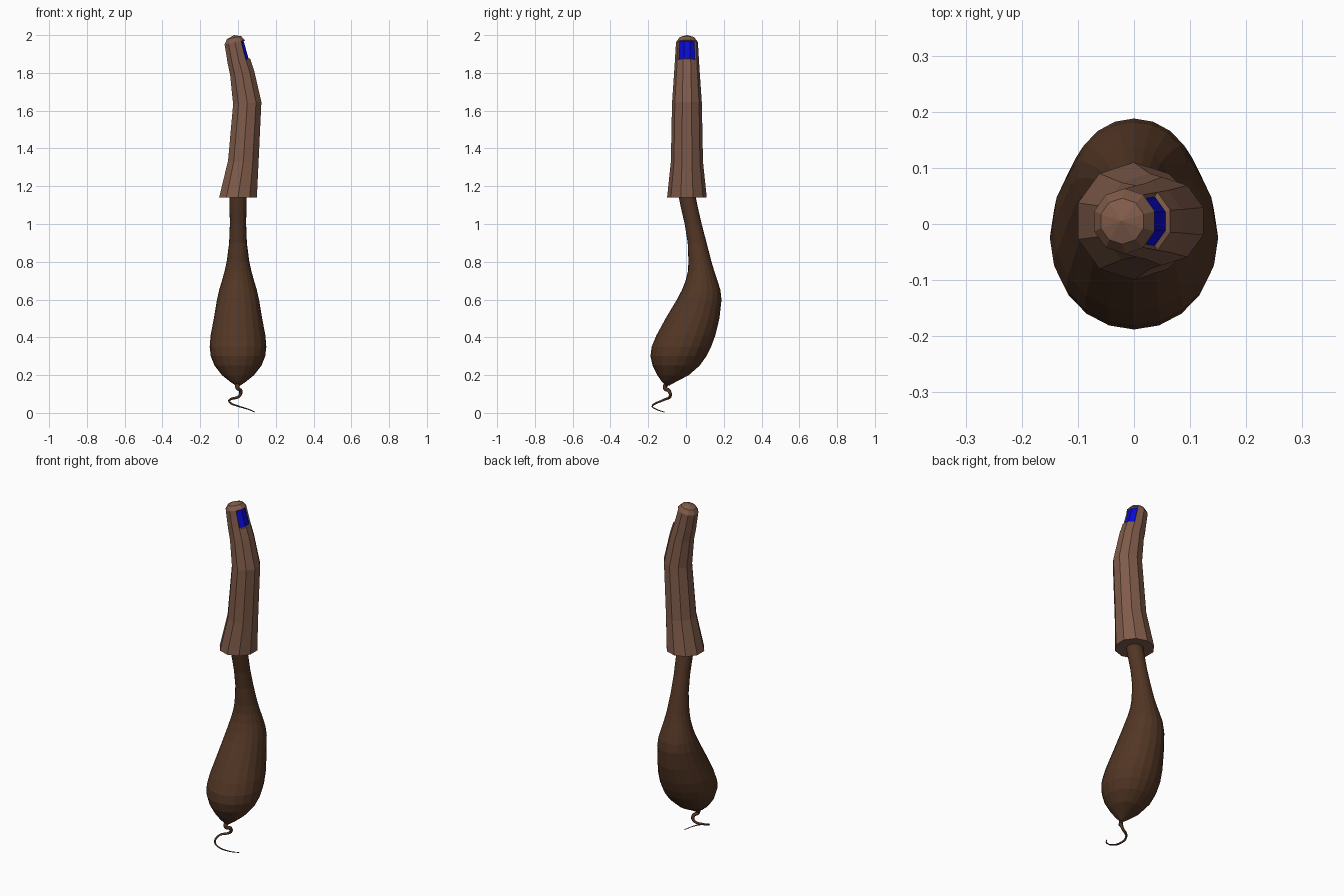
import bpy, bmesh, math
from mathutils import Vector, Matrix

if "Cube" in bpy.data.objects:
    bpy.data.objects.remove(bpy.data.objects["Cube"])


def material(name, rgb):
    m = bpy.data.materials.new(name)
    m.diffuse_color = (*rgb, 1)
    m.use_nodes = True
    m.node_tree.nodes["Principled BSDF"].inputs["Base Color"].default_value = m.diffuse_color
    return m


tan = material("handle_tan", (0.215, 0.105, 0.068))
brown = material("dark_brown", (0.085, 0.037, 0.018))
blue = material("window_blue", (0.003, 0.003, 0.68))


def loft(bm, rings, sides, start=0.0):
    """Rings are (centre, rx, ry, tilt about y in degrees). Returns bands of side faces."""
    loops = []
    for c, rx, ry, tilt in rings:
        rot = Matrix.Rotation(math.radians(tilt), 3, 'Y')
        loop = []
        for i in range(sides):
            a = math.radians(start) + math.tau * i / sides
            p = rot @ Vector((rx * math.cos(a), ry * math.sin(a), 0))
            loop.append(bm.verts.new(Vector(c) + p))
        loops.append(loop)
    bands = []
    for lo, hi in zip(loops, loops[1:]):
        bands.append([bm.faces.new((lo[i], lo[(i + 1) % sides], hi[(i + 1) % sides], hi[i]))
                      for i in range(sides)])
    bm.faces.new(loops[0][::-1])
    return bands, loops[-1]


def finish(bm, name, mats):
    bm.normal_update()
    me = bpy.data.meshes.new(name)
    bm.to_mesh(me)
    bm.free()
    for m in mats:
        me.materials.append(m)
    ob = bpy.data.objects.new(name, me)
    bpy.context.collection.objects.link(ob)
    return ob


# Handle: ten-sided bent tube, flared foot, domed tip (z, centre x, radius, tilt)
Y0 = 0.005
handle = [(1.14, 0.0, 0.105, 0), (1.33, 0.028, 0.085, 4), (1.64, 0.049, 0.079, -5),
          (1.80, 0.022, 0.068, -10), (1.862, 0.005, 0.064, -12),
          (1.962, -0.017, 0.058, -12), (1.986, -0.021, 0.041, -12)]
bm = bmesh.new()
bands, top = loft(bm, [((x, Y0, z), r, r, t) for z, x, r, t in handle], 10, 18)
apex = bm.verts.new((-0.022, Y0, 2.0))
for i in range(10):
    bm.faces.new((top[i], top[(i + 1) % 10], apex))
bm.normal_update()
# Recessed window on the three faces that look towards +x
window = [f for f in bands[4] if f.normal.x > 0.5]
bmesh.ops.inset_region(bm, faces=window, thickness=0.004, depth=-0.008, use_even_offset=True)
for f in window:
    f.material_index = 1
finish(bm, "handle", [tan, blue])

# Bulb with a bent neck (z, front y, back y, half width)
bulb = [(0.145, -0.108, -0.088, 0.012), (0.165, -0.128, -0.052, 0.042), (0.20, -0.152, 0.015, 0.085),
        (0.25, -0.177, 0.072, 0.124), (0.30, -0.188, 0.108, 0.144), (0.35, -0.182, 0.133, 0.150),
        (0.41, -0.157, 0.155, 0.145), (0.50, -0.108, 0.177, 0.128), (0.60, -0.048, 0.188, 0.111),
        (0.65, -0.022, 0.182, 0.100), (0.70, -0.002, 0.167, 0.085), (0.75, 0.010, 0.150, 0.071),
        (0.80, 0.013, 0.135, 0.060), (0.90, 0.009, 0.109, 0.047), (1.00, -0.007, 0.083, 0.043),
        (1.10, -0.030, 0.060, 0.045), (1.18, -0.046, 0.044, 0.046)]
bm = bmesh.new()
bands, top = loft(bm, [((0, (a + b) / 2, z), w, (b - a) / 2, 0) for z, a, b, w in bulb], 20)
bm.faces.new(top)
finish(bm, "bulb", [brown])

# Thin curling tail (x, y, z, radius)
tail = [(0, -0.098, 0.16, 0.015), (-0.002, -0.112, 0.132, 0.011), (0.014, -0.09, 0.117, 0.010),
        (0.010, -0.083, 0.093, 0.008), (-0.043, -0.115, 0.070, 0.006), (-0.036, -0.162, 0.050, 0.005),
        (0.0, -0.178, 0.036, 0.004), (0.052, -0.16, 0.020, 0.003), (0.09, -0.115, 0.004, 0.002)]
cu = bpy.data.curves.new("tail", 'CURVE')
cu.dimensions = '3D'
cu.bevel_depth = 1.0
cu.bevel_resolution = 1
cu.resolution_u = 6
cu.use_fill_caps = True
sp = cu.splines.new('BEZIER')
sp.bezier_points.add(len(tail) - 1)
for bp, (x, y, z, r) in zip(sp.bezier_points, tail):
    bp.co = (x, y, z)
    bp.radius = r
    bp.handle_left_type = bp.handle_right_type = 'AUTO'
cu.materials.append(brown)
bpy.context.collection.objects.link(bpy.data.objects.new("tail", cu))
